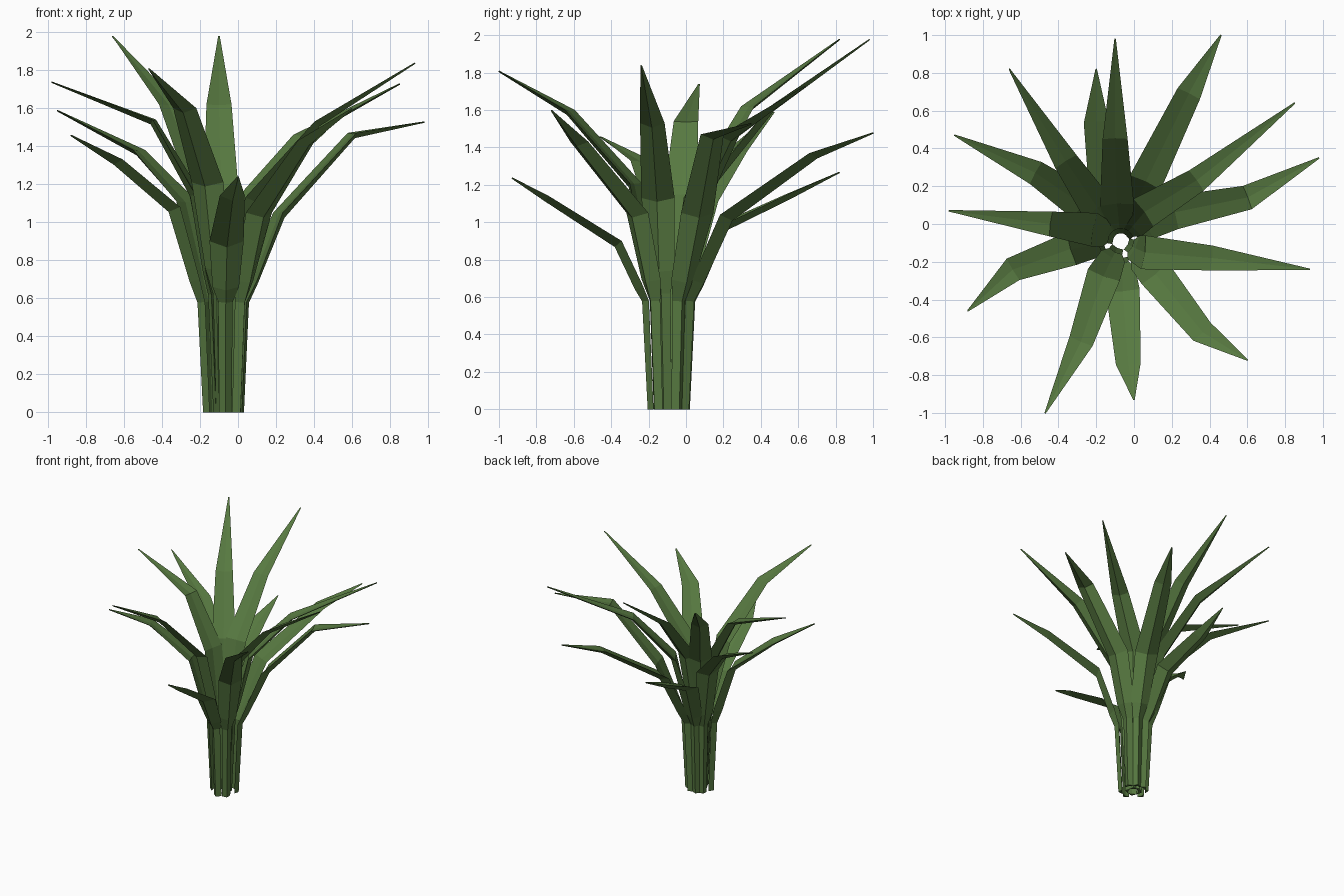
import bpy, bmesh
from mathutils import Vector

green = bpy.data.materials.new("leaf green")
green.diffuse_color = (0.095, 0.19, 0.052, 1)

CENTRE = Vector((-0.07, -0.09, 0))
UP = Vector((0, 0, 1))

# Each leaf: lower bend, upper bend, tip
LEAVES = [
    ((-0.19, 0.08, 1.19), (-0.36, 0.33, 1.62), (-0.66, 0.82, 1.98)),
    ((-0.15, 0.19, 0.99), (-0.20, 0.54, 1.15), (-0.20, 0.82, 1.27)),
    ((-0.09, 0.10, 1.20), (-0.10, 0.45, 1.62), (-0.10, 0.98, 1.98)),
    ((0.06, 0.22, 1.04), (0.29, 0.69, 1.37), (0.46, 1.00, 1.48)),
    ((0.05, 0.06, 1.13), (0.33, 0.23, 1.46), (0.85, 0.64, 1.73)),
    ((0.21, 0.06, 1.05), (0.60, 0.14, 1.47), (0.98, 0.35, 1.53)),
    ((0.05, -0.15, 1.13), (0.41, -0.18, 1.53), (0.93, -0.24, 1.84)),
    ((0.11, -0.26, 1.05), (0.36, -0.57, 1.43), (0.60, -0.72, 1.60)),
    ((-0.06, -0.35, 0.90), (-0.03, -0.74, 1.14), (0.00, -0.93, 1.24)),
    ((-0.16, -0.27, 1.21), (-0.28, -0.62, 1.60), (-0.47, -1.00, 1.81)),
    ((-0.33, -0.13, 1.08), (-0.64, -0.24, 1.33), (-0.88, -0.46, 1.46)),
    ((-0.21, -0.03, 1.15), (-0.44, 0.00, 1.54), (-0.98, 0.07, 1.74)),
    ((-0.27, 0.10, 1.11), (-0.52, 0.27, 1.38), (-0.95, 0.47, 1.59)),
]
HALF_WIDTH = (0.033, 0.038, 0.07, 0.09, 0.066, 0.004)
KEEL = (0.03, 0.035, 0.045, 0.045, 0.032, 0.007)


def leaf(name, bends):
    low = Vector(bends[0])
    out = low - CENTRE
    out.z = 0
    out.normalize()
    inner = low.z > 1.12
    # stalk foot, stalk neck, then a quick widening into the blade
    foot = CENTRE + out * (0.035 if inner else 0.085)
    neck = CENTRE + out * (0.06 if inner else 0.11) + UP * (0.62 if inner else 0.58)
    path = [foot, neck, neck.lerp(low, 0.22) + UP * 0.01] + [Vector(b) for b in bends]
    last = len(path) - 1
    bm = bmesh.new()
    rings = []
    for i, p in enumerate(path):
        t = (path[min(i + 1, last)] - path[max(i - 1, 0)]).normalized()
        flat = Vector((t.x, t.y, 0)) if i > 2 else out
        side = flat.cross(UP).normalized()
        n = side.cross(t).normalized()
        w, k = HALF_WIDTH[i], KEEL[i]
        # shallow folded section: two edges, inner crease, outer keel
        pts = [p - side * w, p - n * k * 0.2, p + side * w, p - n * k]
        if i == 0:
            for q in pts:
                q.z = 0
        rings.append([bm.verts.new(q) for q in pts])
    for a, b in zip(rings, rings[1:]):
        for j in range(4):
            m = (j + 1) % 4
            bm.faces.new((a[j], a[m], b[m], b[j]))
    bm.faces.new(rings[0])
    bm.faces.new(rings[-1])
    bmesh.ops.recalc_face_normals(bm, faces=bm.faces)
    me = bpy.data.meshes.new(name)
    bm.to_mesh(me)
    bm.free()
    me.materials.append(green)
    bpy.context.collection.objects.link(bpy.data.objects.new(name, me))


for i, bends in enumerate(LEAVES):
    leaf("leaf_%d" % (i + 1), bends)
